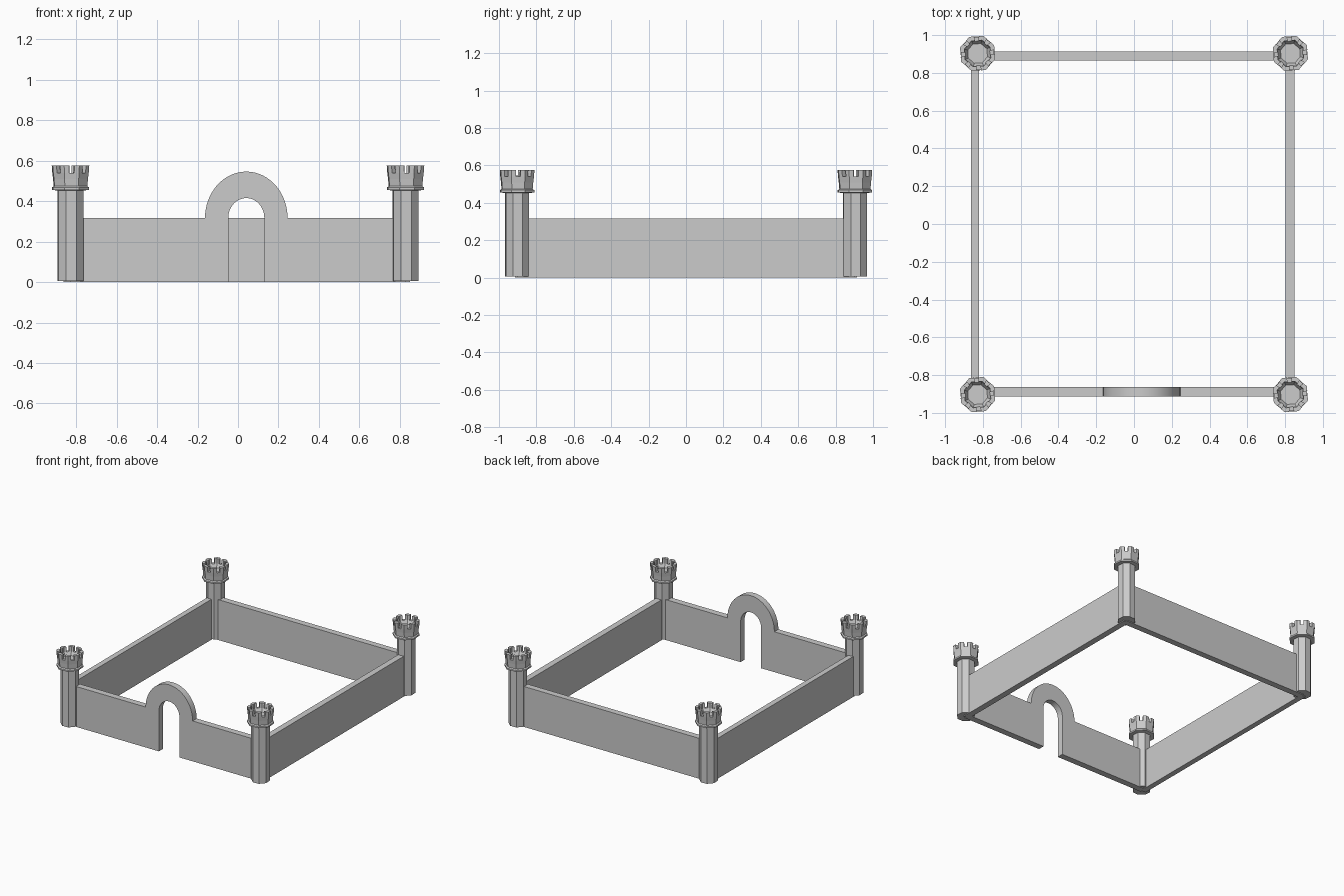
import bpy, bmesh, math
from mathutils import Vector

if "Cube" in bpy.data.objects:
    bpy.data.objects.remove(bpy.data.objects["Cube"])

SIDES = 8
TURN = math.radians(22.5 + 4)


def finish(name, bm):
    bmesh.ops.recalc_face_normals(bm, faces=bm.faces)
    me = bpy.data.meshes.new(name)
    bm.to_mesh(me)
    bm.free()
    ob = bpy.data.objects.new(name, me)
    bpy.context.collection.objects.link(ob)
    return ob


def corner(i, r, z):
    a = TURN + math.tau * i / SIDES
    return Vector((r * math.cos(a), r * math.sin(a), z))


def lathe(bm, profile):
    """Eight-sided solid from (radius, height) pairs, capped at both ends."""
    rings = [[bm.verts.new(corner(i, r, z)) for i in range(SIDES)] for r, z in profile]
    for a, b in zip(rings, rings[1:]):
        for i in range(SIDES):
            j = (i + 1) % SIDES
            bm.faces.new((a[i], a[j], b[j], b[i]))
    bm.faces.new(rings[0])
    bm.faces.new(rings[-1])


def merlon(bm, i, low, high):
    """Battlement block wrapped round one corner; low/high are (inner, outer, z)."""
    t = 0.33
    loops = []
    for r_in, r_out, z in (low, high):
        pts = []
        for r in (r_out, r_in):
            c = corner(i, r, z)
            row = [c.lerp(corner(i - 1, r, z), t), c, c.lerp(corner(i + 1, r, z), t)]
            pts += row if r == r_out else row[::-1]
        loops.append([bm.verts.new(p) for p in pts])
    a, b = loops
    for k in range(6):
        m = (k + 1) % 6
        bm.faces.new((a[k], a[m], b[m], b[k]))
    for q in (a, b):
        bm.faces.new((q[0], q[1], q[4], q[5]))
        bm.faces.new((q[1], q[2], q[3], q[4]))


def extrude_outline(name, pts, y0, y1):
    """Outline in x, z pushed through the wall thickness."""
    bm = bmesh.new()
    f = bm.faces.new([bm.verts.new((x, y0, z)) for x, z in pts])
    res = bmesh.ops.extrude_face_region(bm, geom=[f])
    vs = [v for v in res["geom"] if isinstance(v, bmesh.types.BMVert)]
    bmesh.ops.translate(bm, verts=vs, vec=(0, y1 - y0, 0))
    return finish(name, bm)


def box(name, x0, x1, y0, y1, z0, z1):
    return extrude_outline(name, [(x0, z0), (x1, z0), (x1, z1), (x0, z1)], y0, y1)


# Corner towers: octagonal shaft and battlemented head
for sx, sy, label in ((-1, -1, "front_left"), (1, -1, "front_right"),
                      (-1, 1, "back_left"), (1, 1, "back_right")):
    pos = (0.828 * sx, 0.903 * sy, 0)
    bm = bmesh.new()
    lathe(bm, [(0.067, 0.006), (0.067, 0.456)])
    finish(label + "_tower_shaft", bm).location = pos
    bm = bmesh.new()
    lathe(bm, [(0.067, 0.452), (0.097, 0.456), (0.097, 0.468), (0.088, 0.474),
               (0.091, 0.51), (0.095, 0.54), (0.07, 0.54), (0.055, 0.515)])
    for i in range(SIDES):
        merlon(bm, i, (0.07, 0.095, 0.54), (0.074, 0.098, 0.577))
    finish(label + "_tower_head", bm).location = pos

# Side and back walls
H = 0.317
box("left_wall", -0.862, -0.82, -0.9, 0.9, 0, H)
box("right_wall", 0.803, 0.851, -0.9, 0.9, 0, H)
box("back_wall", -0.83, 0.83, 0.865, 0.914, 0, H)

# Front wall with the arched gateway
CX, N = 0.041, 32


def arc(rx, rz):
    return [(CX + rx * math.cos(math.pi * k / N), H + rz * math.sin(math.pi * k / N))
            for k in range(N + 1)]


outer, inner = arc(0.204, 0.229), arc(0.089, 0.098)
outline = ([(0.83, 0), (0.83, H)] + outer + [(-0.83, H), (-0.83, 0), (CX - 0.089, 0)]
           + inner[::-1] + [(CX + 0.089, 0)])
gate = extrude_outline("front_gate_wall", outline, -0.913, -0.863)
bpy.context.view_layer.objects.active = gate
gate.select_set(True)
bpy.ops.object.shade_smooth_by_angle(angle=math.radians(30))
